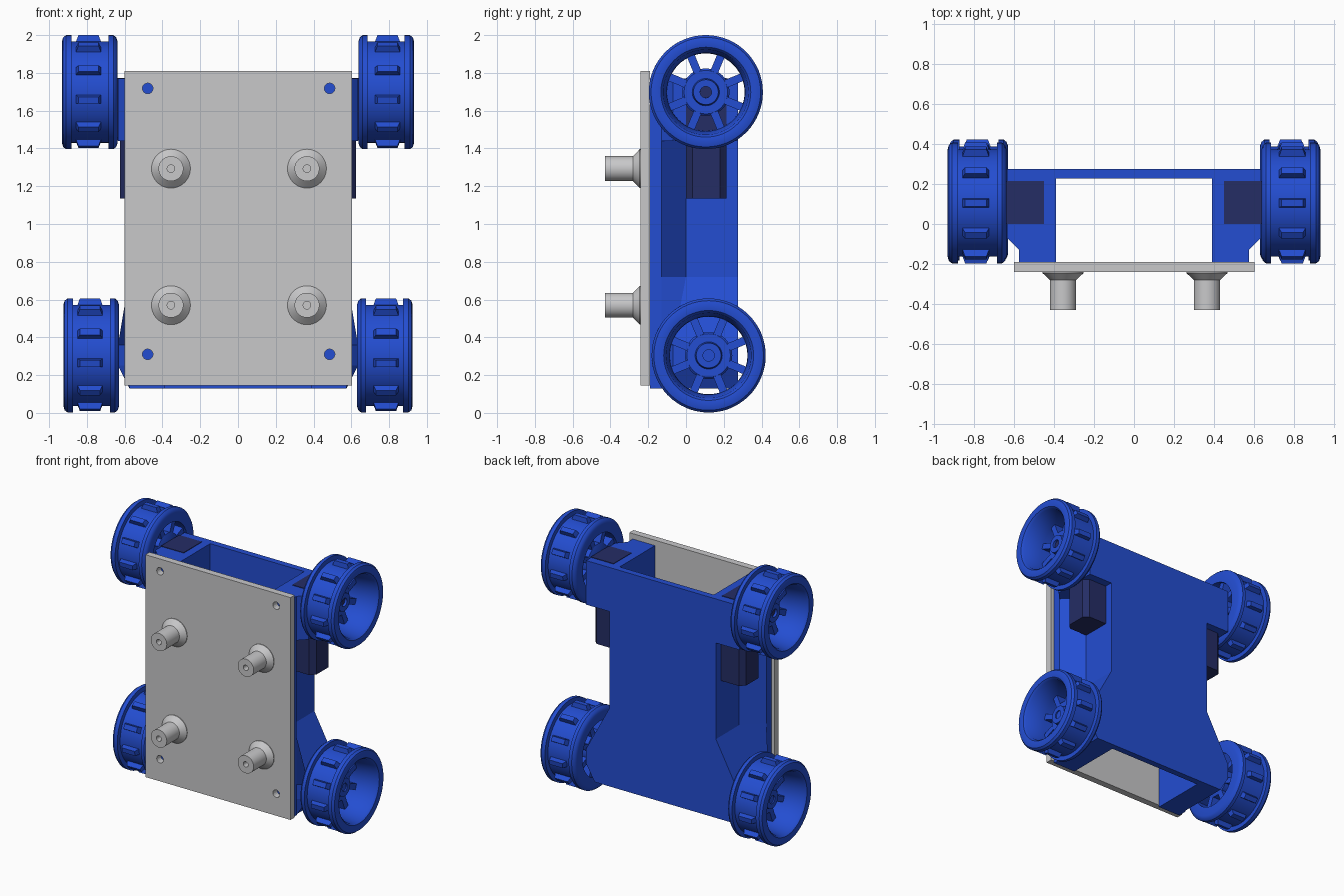
import bpy, bmesh, math
from mathutils import Matrix, Vector

if "Cube" in bpy.data.objects:
    bpy.data.objects.remove(bpy.data.objects["Cube"])


def material(name, rgb):
    m = bpy.data.materials.new(name)
    m.diffuse_color = (*rgb, 1)
    m.use_nodes = True
    m.node_tree.nodes["Principled BSDF"].inputs["Base Color"].default_value = m.diffuse_color
    return m


BLUE = material("blue plastic", (0.017, 0.075, 0.64))
GREY = material("light grey", (0.58, 0.58, 0.59))
NAVY = material("dark navy", (0.018, 0.026, 0.13))


def finish(bm, name, mat, smooth=False):
    bmesh.ops.recalc_face_normals(bm, faces=bm.faces)
    me = bpy.data.meshes.new(name)
    bm.to_mesh(me)
    bm.free()
    ob = bpy.data.objects.new(name, me)
    bpy.context.collection.objects.link(ob)
    me.materials.append(mat)
    if smooth:
        bpy.ops.object.select_all(action='DESELECT')
        ob.select_set(True)
        bpy.context.view_layer.objects.active = ob
        bpy.ops.object.shade_smooth_by_angle(angle=math.radians(35))
    return ob


def loft(bm, sections, cap=True, closed=False):
    """Skin a list of equally long point loops."""
    rings = [[bm.verts.new(p) for p in sec] for sec in sections]
    n = len(rings[0])
    pairs = list(zip(rings, rings[1:]))
    if closed:
        pairs.append((rings[-1], rings[0]))
    for a, b in pairs:
        for i in range(n):
            j = (i + 1) % n
            bm.faces.new((a[i], a[j], b[j], b[i]))
    if cap and not closed:
        bm.faces.new(rings[0])
        bm.faces.new(rings[-1])


def box(bm, lo, hi):
    x0, y0, z0 = lo
    x1, y1, z1 = hi
    loft(bm, [[(x0, y0, z), (x1, y0, z), (x1, y1, z), (x0, y1, z)] for z in (z0, z1)])


def lathe(bm, profile, place, closed=False, n=48):
    """Revolve (along, radius) points; place maps (along, u, v) into space."""
    secs = [[place(a, r * math.cos(2 * math.pi * i / n), r * math.sin(2 * math.pi * i / n))
             for i in range(n)] for a, r in profile]
    loft(bm, secs, closed=closed)


RIM = [(0, .205), (0, .27), (.007, .29), (.022, .302), (.047, .302), (.047, .268),
       (.243, .268), (.243, .302), (.272, .302), (.288, .29), (.295, .265), (.29, .238),
       (.275, .225), (.13, .207)]
HUB = [(0, .03), (0, .07), (.02, .125), (.12, .125), (.13, .115), (.13, .072), (.17, .066), (.17, .03)]


def wheel(name, s, x0, yc, zc):
    def place(a, u, v):
        return Vector((s * (x0 + a), yc + u, zc + v))

    def radial(angle, a0, a1, r0, r1, w, taper=0):
        c, d = math.cos(angle), math.sin(angle)
        secs = []
        for r, t in ((r0, 0), (r1, taper)):
            h = w / 2 - t / 3
            secs.append([place(a, r * c - k * d, r * d + k * c) for a, k in
                         ((a0 + t, -h), (a1 - t, -h), (a1 - t, h), (a0 + t, h))])
        loft(bm, secs)

    bm = bmesh.new()
    lathe(bm, RIM, place, closed=True, n=64)
    lathe(bm, HUB, place, closed=True)
    for i in range(8):          # spokes between the hub and rim
        radial(math.radians(22.5 + 45 * i), .02, .13, .115, .212, .042)
    for i in range(11):         # tread lugs
        radial(math.radians(90) + i * 2 * math.pi / 11, .085, .222, .26, .302, .046, .015)
    finish(bm, name, BLUE, True)


def axle(name, s, x0, x1, r, yc, zc, mat):
    bm = bmesh.new()
    lathe(bm, [(x0, r), (x1, r)], lambda a, u, v: (s * a, yc + u, zc + v), n=24)
    finish(bm, name, mat, True)


# Side frames: (height, outer half-width, depth where the front chamfer ends)
SIDE = [(.13, .565, -.12), (.25, .635, -.07), (.36, .635, -.07), (.72, .44, .0),
        (1.44, .44, .0), (1.44, .635, -.07), (1.77, .635, -.07)]

for s, side in ((-1, "left"), (1, "right")):
    bm = bmesh.new()
    loft(bm, [[(s * x, y, z) for x, y in
               ((.39, -.19), (.575, -.19), (.575, -.13), (w, k), (w, .275), (.39, .275))]
              for z, w, k in SIDE])
    finish(bm, side + "_side_frame", BLUE)

    # Motor: bevelled lower body and the square part seated in the frame
    bm = bmesh.new()
    loft(bm, [[(s * x, y, z) for x, y in
               ((.44, 0), (.59, 0), (.625, .035), (.625, .18), (.59, .215), (.44, .215))]
              for z in (1.135, 1.45)])
    box(bm, (min(s * .45, s * .638), 0, 1.442), (max(s * .45, s * .638), .215, 1.774))
    finish(bm, side + "_motor", NAVY)

    wheel(side + "_upper_wheel", s, .638, .105, 1.698)
    wheel(side + "_lower_wheel", s, .63, .12, .304)
    axle(side + "_motor_shaft", s, .6, .79, .03, .105, 1.698, NAVY)
    axle(side + "_lower_axle", s, .6, .79, .032, .12, .304, BLUE)

# Back panel joining both side frames
bm = bmesh.new()
box(bm, (-.40, .228, .13), (.40, .275, 1.77))
finish(bm, "back_panel", BLUE)

# Front plate with four screw holes
bm = bmesh.new()
box(bm, (-.6, -.24, .145), (.603, -.19, 1.81))
plate = finish(bm, "front_plate", GREY)

bm = bmesh.new()
for x in (-.478, .485):
    for z in (.31, 1.718):
        lathe(bm, [(-.3, .028), (-.15, .028)], lambda a, u, v: (x + u, a, z + v), n=16)
cutter = finish(bm, "hole_cutter", GREY)
cutter.hide_render = True
cutter.hide_viewport = True
mod = plate.modifiers.new("holes", 'BOOLEAN')
mod.operation = 'DIFFERENCE'
mod.solver = 'EXACT'
mod.object = cutter

# Standoffs with flared bases and a small bore
POST = [(-.235, .02), (-.235, .103), (-.245, .103), (-.28, .066), (-.43, .066), (-.43, .02)]
for x, side in ((-.355, "left"), (.365, "right")):
    for z, level in ((.57, "lower"), (1.293, "upper")):
        bm = bmesh.new()
        lathe(bm, POST, lambda a, u, v: (x + u, a, z + v), closed=True, n=40)
        finish(bm, f"{side}_{level}_standoff", GREY, True)
